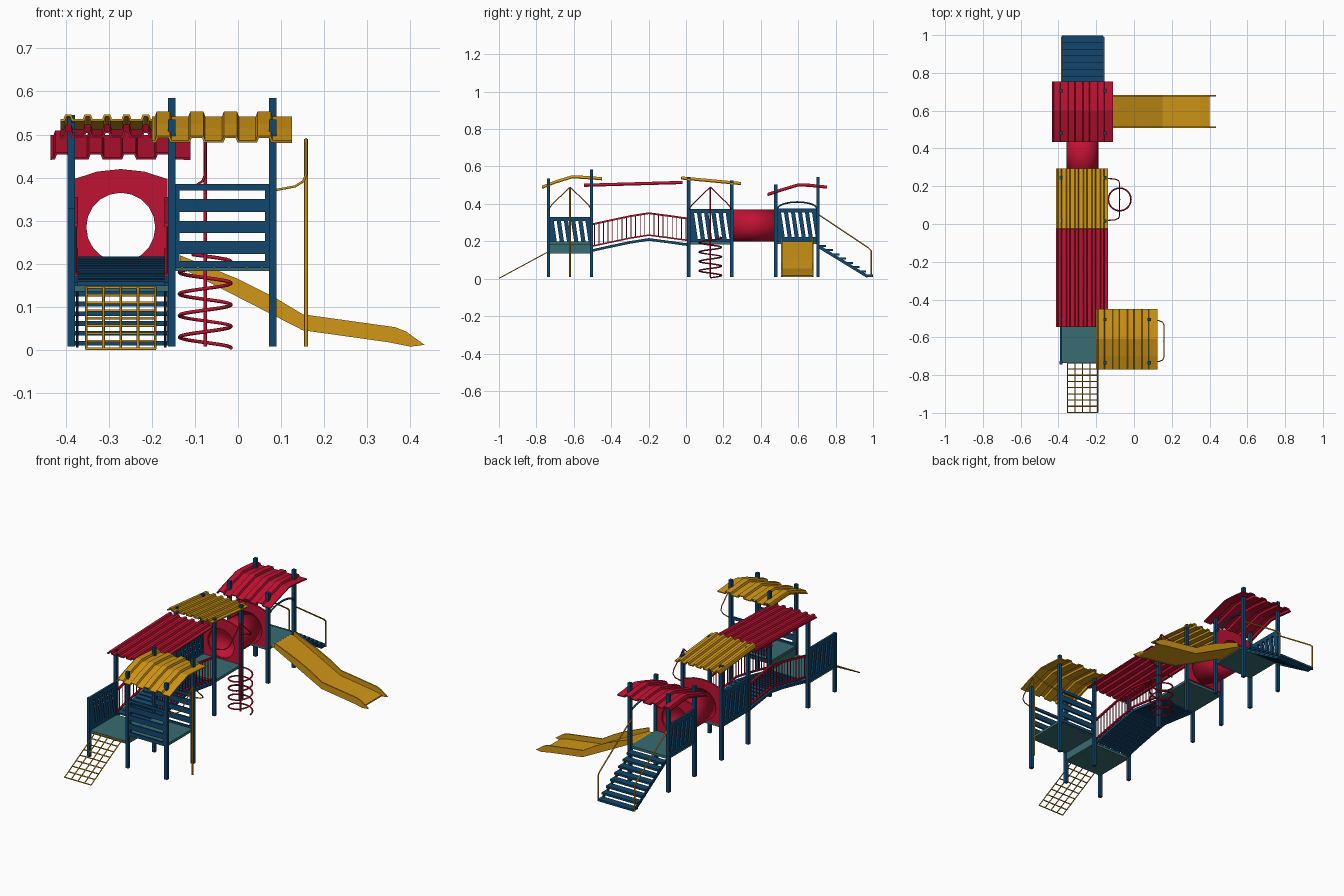
import bpy, bmesh, math
from mathutils import Vector, Matrix

if "Cube" in bpy.data.objects:
    bpy.data.objects.remove(bpy.data.objects["Cube"])

def material(name, rgb):
    m = bpy.data.materials.new(name)
    m.diffuse_color = (*rgb, 1)
    m.use_nodes = True
    m.node_tree.nodes["Principled BSDF"].inputs["Base Color"].default_value = m.diffuse_color
    return m

RED = material("red", (0.52, 0.006, 0.032))
YELLOW = material("yellow", (0.64, 0.31, 0.008))
BLUE = material("dark blue", (0.006, 0.062, 0.15))
TEAL = material("teal", (0.04, 0.15, 0.165))

def add_mesh(name, bm, mat, smooth=False):
    bmesh.ops.recalc_face_normals(bm, faces=bm.faces)
    me = bpy.data.meshes.new(name)
    bm.to_mesh(me)
    bm.free()
    me.materials.append(mat)
    for p in me.polygons:
        p.use_smooth = smooth
    ob = bpy.data.objects.new(name, me)
    bpy.context.collection.objects.link(ob)
    return ob

def put_prism(bm, pts, axis, a, b):
    """Extrude a 2D outline along an axis (x: y,z / y: x,z / z: x,y)."""
    place = {'x': lambda p, t: (t, p[0], p[1]), 'y': lambda p, t: (p[0], t, p[1]),
             'z': lambda p, t: (p[0], p[1], t)}[axis]
    lo = [bm.verts.new(place(p, a)) for p in pts]
    hi = [bm.verts.new(place(p, b)) for p in pts]
    bm.faces.new(lo)
    bm.faces.new(hi[::-1])
    for i in range(len(pts)):
        j = (i + 1) % len(pts)
        bm.faces.new((lo[i], lo[j], hi[j], hi[i]))

def prisms(name, outlines, axis, spans, mat):
    bm = bmesh.new()
    for a, b in spans:
        for pts in outlines:
            put_prism(bm, pts, axis, a, b)
    return add_mesh(name, bm, mat)

def rect(a0, a1, b0, b1):
    return [(a0, b0), (a1, b0), (a1, b1), (a0, b1)]

def box(name, x0, x1, y0, y1, z0, z1, mat):
    return prisms(name, [rect(x0, x1, y0, y1)], 'z', [(z0, z1)], mat)

def tubes(name, paths, r, mat, res=1):
    cu = bpy.data.curves.new(name, 'CURVE')
    cu.dimensions, cu.bevel_depth, cu.bevel_resolution, cu.use_fill_caps = '3D', r, res, True
    for path in paths:
        sp = cu.splines.new('POLY')
        sp.points.add(len(path) - 1)
        for q, p in zip(sp.points, path):
            q.co = (*p, 1)
    tmp = bpy.data.objects.new(name + "_path", cu)
    bpy.context.collection.objects.link(tmp)
    bpy.context.view_layer.update()
    me = bpy.data.meshes.new_from_object(tmp.evaluated_get(bpy.context.evaluated_depsgraph_get()))
    bpy.data.objects.remove(tmp)
    me.name = name
    me.materials.clear()
    me.materials.append(mat)
    for p in me.polygons:
        p.use_smooth = True
    ob = bpy.data.objects.new(name, me)
    bpy.context.collection.objects.link(ob)

def roof(name, x0, x1, path, period, first, mat, dz=0.011):
    """Ribbed sheet: stepped profile in x swept along a (y, z) path."""
    prof, x = [(x0, -dz)], first
    while x + period / 2 <= x1:
        prof += [(x, -dz), (x + 0.004, 0), (x + period / 2 - 0.004, 0), (x + period / 2, -dz)]
        x += period
    prof.append((x1, -dz))
    bm = bmesh.new()
    rows = [[bm.verts.new((px, y, z + d)) for px, d in prof] for y, z in path]
    for r0, r1 in zip(rows, rows[1:]):
        for i in range(len(prof) - 1):
            bm.faces.new((r0[i], r0[i + 1], r1[i + 1], r1[i]))
    ob = add_mesh(name, bm, mat)
    mod = ob.modifiers.new("thickness", 'SOLIDIFY')
    mod.thickness, mod.offset = 0.006, -1

def lerp(path, t):
    for (a, za), (b, zb) in zip(path, path[1:]):
        if t <= b:
            return za + (zb - za) * (t - a) / (b - a)
    return path[-1][1]

L, M, R = -0.387, -0.154, 0.081           # post columns in x
H = 0.0085                                # half post width

# Posts: x, y, top height
posts = [(L, -0.735, 0.33), (L, -0.505, 0.505), (M, -0.735, 0.535), (M, -0.505, 0.585),
         (R, -0.735, 0.535), (R, -0.505, 0.585), (L, 0.015, 0.54), (M, 0.015, 0.54),
         (L, 0.245, 0.525), (M, 0.245, 0.525), (L, 0.48, 0.505), (M, 0.48, 0.505),
         (L, 0.705, 0.545), (M, 0.705, 0.545)]
for i, (x, y, z) in enumerate(posts):
    box(f"post_{i + 1}", x - H, x + H, y - H, y + H, 0.008, z, BLUE)

# Decks and the riser between the two front decks
for name, x0, x1, y0, y1, z in [("low_deck", L, M, -0.735, -0.505, 0.15), ("front_deck", M, R, -0.735, -0.505, 0.198),
                                ("middle_deck", L, M, 0.015, 0.245, 0.198), ("back_deck", L, M, 0.48, 0.705, 0.2)]:
    box(name, x0, x1, y0, y1, z - 0.014, z, TEAL)
box("deck_riser", M - 0.004, M + 0.004, -0.727, -0.513, 0.14, 0.186, TEAL)

# Horizontal slat walls of the front tower
bars = [(0.19, 0.207), (0.223, 0.253), (0.272, 0.30), (0.32, 0.35), (0.37, 0.385)]
outl = [rect(M + H, R - H, a, b) for a, b in bars]
outl += [rect(M + H, M + 0.018, 0.19, 0.385), rect(R - 0.018, R - H, 0.19, 0.385)]
for n, y in (("front", -0.735), ("rear", -0.505)):
    prisms(n + "_slat_wall", outl, 'y', [(y - 0.005, y + 0.005)], BLUE)
bolts = [rect(x - 0.002, x + 0.002, 0.188, 0.192) for x in (-0.13, -0.093, -0.055, -0.02, 0.02, 0.055)]
prisms("wall_bolts", bolts, 'y', [(-0.742, -0.739)], YELLOW)

# Side walls with slanted slots
def slot_wall(name, y0, y1, z0, z1):
    a, b, s, w = z0 + 0.022, z1 - 0.022, 0.02, 0.016
    pitch = (y1 - y0 - 0.022) / 5
    tops = [y0 + 0.02 + i * pitch for i in range(5)]
    out = [rect(y0, y1, z0, a), rect(y0, y1, b, z1)]
    out.append([(y0, a), (tops[0] + s, a), (tops[0], b), (y0, b)])
    for i, t in enumerate(tops):
        e = tops[i + 1] if i < 4 else None
        right = [(e + s, a), (e, b)] if e else [(y1, a), (y1, b)]
        out.append([(t + w + s, a), *right, (t + w, b)])
    prisms(name, out, 'x', [(L - 0.006, L + 0.006)], BLUE)

slot_wall("low_side_wall", -0.727, -0.513, 0.15, 0.33)
slot_wall("middle_side_wall", 0.023, 0.237, 0.19, 0.373)
slot_wall("back_side_wall", 0.488, 0.697, 0.2, 0.376)

# Ribbed roofs
roof("front_roof", -0.2, 0.125, [(-0.77, 0.497), (-0.7, 0.525), (-0.61, 0.553), (-0.54, 0.55), (-0.45, 0.543)],
     0.078, -0.193, YELLOW)
roof("back_roof", -0.435, -0.11, [(0.435, 0.458), (0.5, 0.48), (0.6, 0.51), (0.66, 0.508), (0.755, 0.498)],
     0.078, -0.428, RED)
roof("middle_roof", -0.412, -0.138, [(-0.025, 0.547), (0.295, 0.517)], 0.045, -0.405, YELLOW)
roof("bridge_roof", -0.412, -0.138, [(-0.545, 0.508), (-0.02, 0.523)], 0.045, -0.405, RED)

# Arched bridge: planks, stringers, railings
arch = [(-0.505, 0.157), (-0.4, 0.18), (-0.3, 0.201), (-0.2, 0.217), (-0.1, 0.204), (0.015, 0.188)]
bm = bmesh.new()
for i in range(18):
    y = -0.495 + i * 0.0292
    z0, z1 = lerp(arch, y), lerp(arch, y + 0.022)
    put_prism(bm, [(y, z0 - 0.01), (y + 0.022, z1 - 0.01), (y + 0.022, z1), (y, z0)], 'x', -0.377, -0.164)
add_mesh("bridge_planks", bm, BLUE)
sides = [(-0.381, -0.371), (-0.17, -0.16)]
def strip(lo, hi):
    return [(y, z + lo) for y, z in arch] + [(y, z + hi) for y, z in arch[::-1]]
prisms("bridge_stringers", [strip(-0.014, 0.0)], 'x', sides, BLUE)
prisms("bridge_rails", [strip(0.012, 0.02), strip(0.128, 0.138)], 'x', sides, RED)
tubes("bridge_balusters", [[(x, y, lerp(arch, y) + 0.013), (x, y, lerp(arch, y) + 0.133)]
      for x in (-0.376, -0.165) for y in [-0.49 + k * 0.0245 for k in range(21)]], 0.0025, RED)

# Tunnel and its arched end walls
CX, CZ = -0.272, 0.285
halves = []
for s in (-1, 1):
    h = [(CX, 0.2), (CX + s * 0.108, 0.2), (CX + s * 0.108, 0.397), (CX + s * 0.055, 0.414), (CX, 0.42)]
    h += [(CX + s * 0.08 * math.sin(k * math.pi / 10), CZ + 0.08 * math.cos(k * math.pi / 10)) for k in range(11)]
    halves.append(h)
prisms("tunnel_end_walls", halves, 'y', [(0.24, 0.25), (0.475, 0.485)], RED)
bm = bmesh.new()
bmesh.ops.create_cone(bm, segments=20, radius1=0.085, radius2=0.085, depth=0.23,
                      matrix=Matrix.Translation((CX, 0.3625, CZ)) @ Matrix.Rotation(math.pi / 2, 4, 'X'))
tunnel = add_mesh("tunnel", bm, RED, True)
tunnel.modifiers.new("thickness", 'SOLIDIFY').thickness = 0.005

# Slide: bed and two side walls
bed = [(-0.16, 0.2), (-0.13, 0.198), (0.07, 0.096), (0.15, 0.055), (0.35, 0.027), (0.4, 0.016)]
prisms("slide_bed", [bed + [(x, z - 0.007) for x, z in bed[::-1]]], 'y', [(0.512, 0.678)], YELLOW)
wall = [(-0.135, 0.22), (0.0, 0.165), (0.08, 0.125), (0.15, 0.083), (0.365, 0.053), (0.39, 0.043), (0.433, 0.012),
        (0.4, 0.008), (0.35, 0.018), (0.15, 0.046), (0.07, 0.087), (-0.135, 0.192)]
prisms("slide_walls", [wall], 'y', [(0.508, 0.515), (0.675, 0.682)], YELLOW)
tubes("slide_arch", [[(M, 0.595 - 0.105 * math.cos(k * math.pi / 10), 0.375 + 0.035 * math.sin(k * math.pi / 10))
                      for k in range(11)]], 0.005, BLUE)

# Stairs with handrails
steps = [rect(0.709 + i * 0.0357, 0.751 + i * 0.0357 - 0.002, 0.17 - i * 0.0228, 0.181 - i * 0.0228) for i in range(8)]
prisms("stair_treads", steps, 'x', [(-0.38, -0.163)], BLUE)
prisms("stair_stringers", [[(0.705, 0.165), (0.705, 0.185), (0.985, 0.012), (0.965, 0.006)]], 'x',
       [(-0.376, -0.37), (-0.172, -0.166)], BLUE)
tubes("stair_handrails", [[(x, 0.705, 0.345), (x, 0.975, 0.165), (x, 0.99, 0.15), (x, 0.99, 0.01)]
                          for x in (-0.382, -0.161)], 0.004, YELLOW)

# Climbing net
y0, y1, z0, z1 = -0.735, -0.998, 0.145, 0.003
net = [[(x, y0, z0), (x, y1, z1)] for x in (-0.352, -0.312, -0.272, -0.232, -0.192)]
for k in range(9):
    t = k / 8
    y, z = y0 + (y1 - y0) * t, z0 + (z1 - z0) * t
    net.append([(-0.354, y, z), (-0.19, y, z)])
tubes("climbing_net", net, 0.003, YELLOW)

# Fire pole and spiral climber, each with a bent handle to the posts
def pole(name, x, yc, px, mat):
    handle = []
    for s in (-1, 1):
        handle.append([(px, yc + s * 0.112, 0.37), (x - 0.025, yc + s * 0.108, 0.38), (x - 0.006, yc + s * 0.1, 0.392),
                       (x, yc + s * 0.085, 0.408), (x, yc, 0.49)])
    tubes(name + "_handles", handle, 0.003, mat)
    tubes(name, [[(x, yc, 0.008), (x, yc, 0.49)]], 0.0045, mat, 2)

pole("fire_pole", 0.158, -0.62, R, YELLOW)
pole("spiral_pole", -0.076, 0.13, M, RED)
helix = [(-0.076 + 0.06 * math.cos(k * math.pi / 12), 0.13 + 0.06 * math.sin(k * math.pi / 12), 0.005 + 0.217 * k / 104)
         for k in range(105)]
tubes("spiral_climber", [helix], 0.0042, RED)
